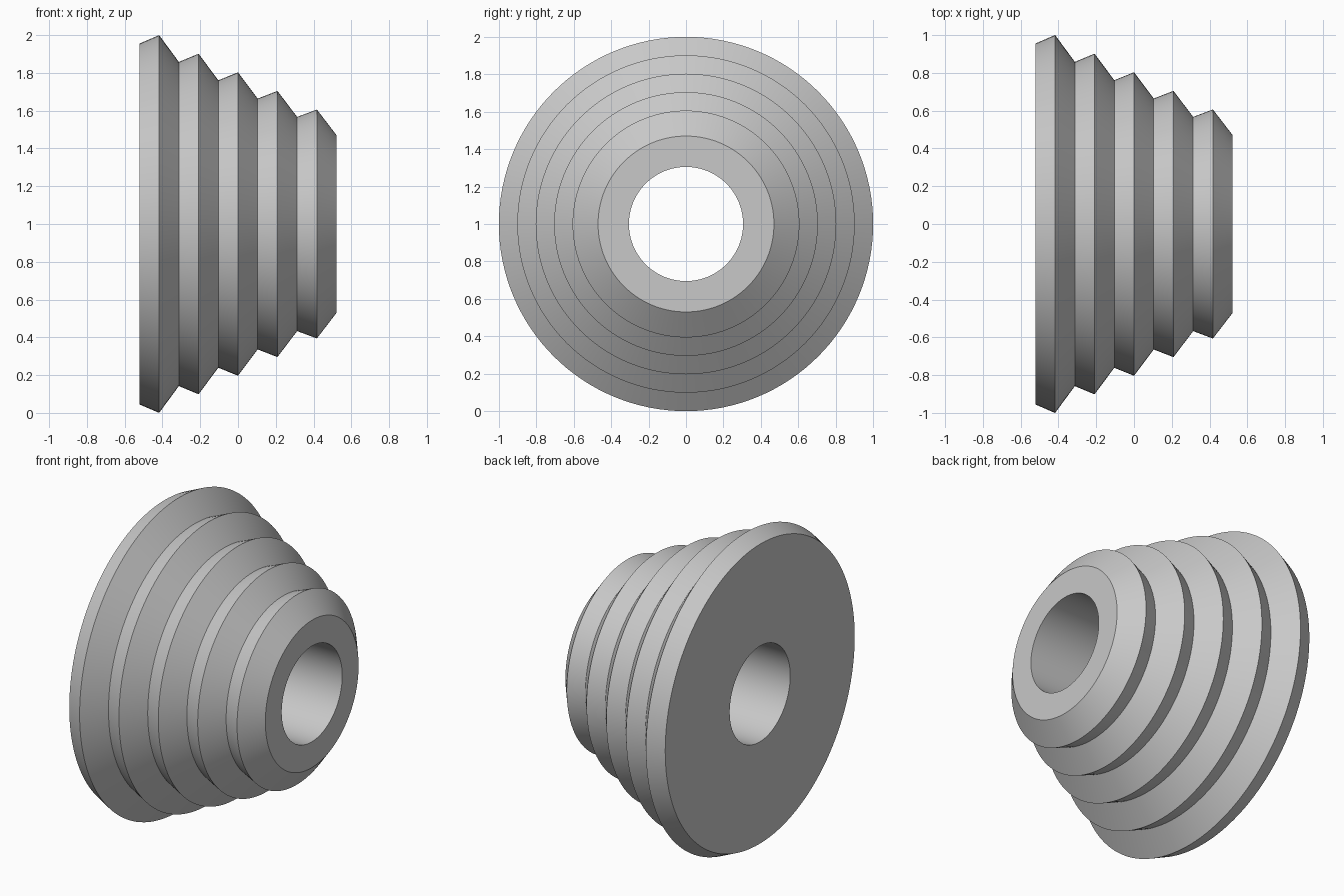
import bpy
import bmesh
from math import cos, sin, tau, radians

if "Cube" in bpy.data.objects:
    bpy.data.objects.remove(bpy.data.objects["Cube"], do_unlink=True)

SEGMENTS = 128
RIDGES = 5
HALF = 0.522                     # half of the length along x
BORE = 0.305
STEP = 2 * HALF / (2 * RIDGES)   # valley to peak distance

# Plain grey material
grey = bpy.data.materials.new("grey")
grey.use_nodes = True
colour = (0.58, 0.58, 0.58, 1)
grey.diffuse_color = colour
grey.node_tree.nodes["Principled BSDF"].inputs["Base Color"].default_value = colour

# Stepped zigzag profile: valleys and peaks shrink evenly, closed by the bore
profile = []
for i in range(RIDGES):
    x = -HALF + 2 * STEP * i
    profile.append((x, 0.955 - 0.097 * i))
    profile.append((x + STEP, 1.0 - 0.0985 * i))
profile += [(HALF, 0.47), (HALF, BORE), (-HALF, BORE)]

# Revolve the profile around the x axis
bm = bmesh.new()
rings = []
for x, r in profile:
    rings.append([bm.verts.new((x, r * cos(tau * k / SEGMENTS), 1 + r * sin(tau * k / SEGMENTS)))
                  for k in range(SEGMENTS)])
for a, b in zip(rings, rings[1:] + rings[:1]):
    for k in range(SEGMENTS):
        n = (k + 1) % SEGMENTS
        bm.faces.new((a[k], a[n], b[n], b[k]))
bmesh.ops.recalc_face_normals(bm, faces=bm.faces)

mesh = bpy.data.meshes.new("ribbed_cone_bushing")
bm.to_mesh(mesh)
bm.free()
mesh.materials.append(grey)
bushing = bpy.data.objects.new("ribbed_cone_bushing", mesh)
bpy.context.collection.objects.link(bushing)

# Smooth around the axis, sharp at every ridge
bpy.ops.object.select_all(action="DESELECT")
bushing.select_set(True)
bpy.context.view_layer.objects.active = bushing
bpy.ops.object.shade_smooth_by_angle(angle=radians(30))
